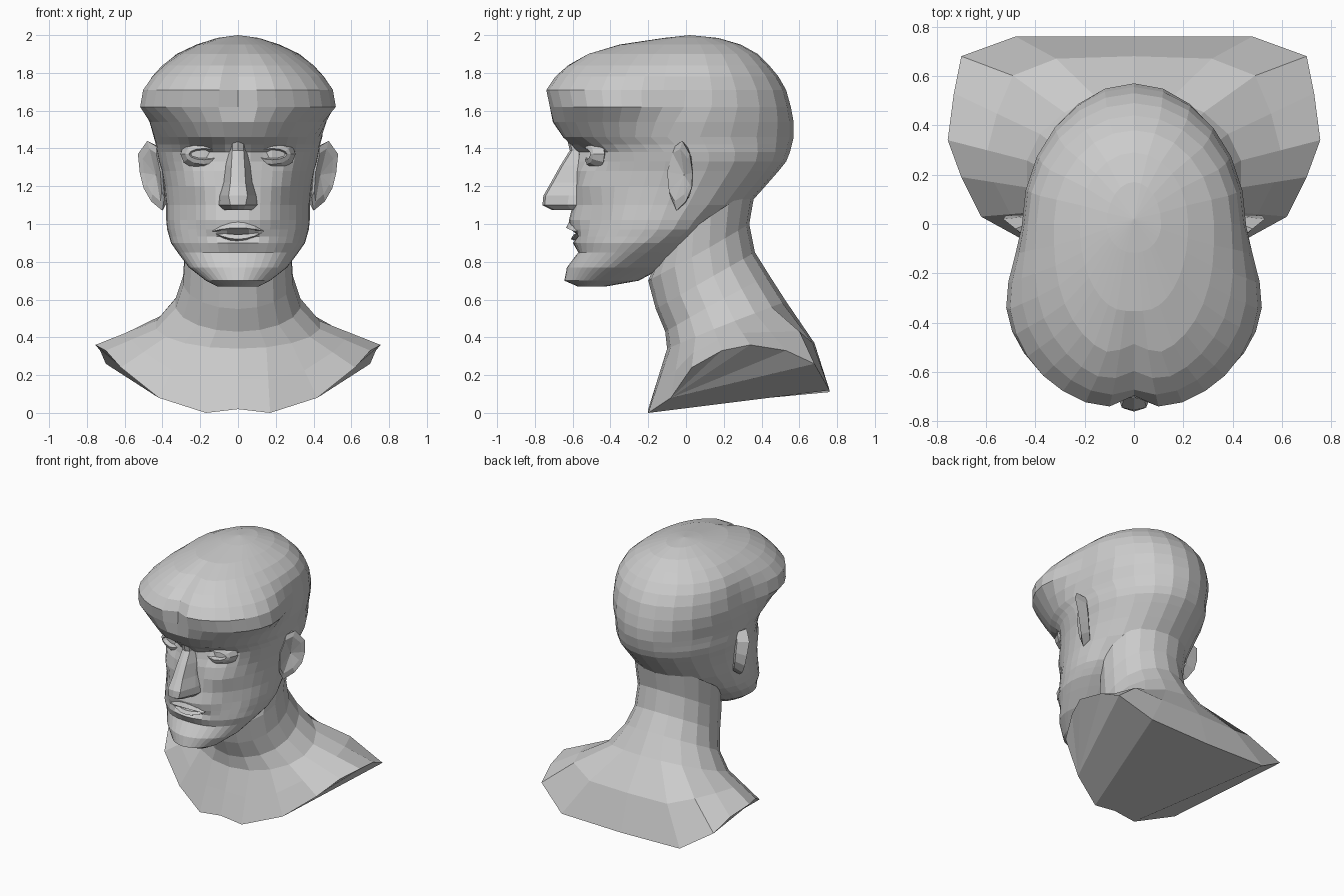
import bpy, bmesh
from math import sin, cos, pi, exp, radians


def make(name, verts, faces):
    me = bpy.data.meshes.new(name)
    me.from_pydata(verts, [], faces)
    bm = bmesh.new()
    bm.from_mesh(me)
    bmesh.ops.recalc_face_normals(bm, faces=bm.faces)
    bm.to_mesh(me)
    bm.free()
    ob = bpy.data.objects.new(name, me)
    bpy.context.collection.objects.link(ob)
    return ob


def loft(name, rings, tip_start=False, tip_end=False, end_faces=None):
    """Skin closed rings; ends are fans from the first vertex or a centre point, or given faces."""
    n, m = len(rings[0]), len(rings)
    verts = [p for r in rings for p in r]
    faces = [(k * n + i, k * n + (i + 1) % n, (k + 1) * n + (i + 1) % n, (k + 1) * n + i)
             for k in range(m - 1) for i in range(n)]
    for base, tip in ((0, tip_start), ((m - 1) * n, tip_end)):
        if tip:
            verts.append(tip)
            faces += [(base + i, base + (i + 1) % n, len(verts) - 1) for i in range(n)]
        elif base and end_faces:
            faces += [tuple(base + i % n for i in f) for f in end_faces]
        else:
            faces += [(base, base + i, base + i + 1) for i in range(1, n - 1)]
    return make(name, verts, faces)


def section(angles, zf, zb, yf, yb, w, yc):
    """Egg-shaped ring: separate front and back depths around y = yc."""
    ring = []
    for a in angles:
        c = cos(a)
        y = yc - (yc - yf) * c if c > 0 else yc - (yb - yc) * c
        ring.append((w * sin(a), y, zf + (zb - zf) * (1 - c) / 2))
    return ring


def mirrored(half):
    """Complete a half ring that starts and ends on x = 0."""
    return half + [(-x, y, z) for x, y, z in half[-2:0:-1]]


def clamp(t):
    return max(0.0, min(1.0, t))


# Head: horizontal slices (z, front y, back y, half width, y of widest point)
slices = [
    (0.67, -0.57, -0.42, 0.11, -0.50), (0.70, -0.63, -0.25, 0.17, -0.47),
    (0.77, -0.62, -0.12, 0.26, -0.38), (0.85, -0.585, 0.0, 0.32, -0.28),
    (0.90, -0.60, 0.07, 0.355, -0.22), (0.935, -0.605, 0.12, 0.365, -0.18),
    (0.97, -0.61, 0.17, 0.375, -0.15), (1.02, -0.62, 0.22, 0.38, -0.13),
    (1.10, -0.60, 0.33, 0.38, -0.10), (1.20, -0.59, 0.42, 0.39, -0.06),
    (1.28, -0.585, 0.49, 0.405, -0.03), (1.33, -0.58, 0.53, 0.42, -0.02),
    (1.38, -0.58, 0.55, 0.43, -0.03), (1.42, -0.61, 0.56, 0.435, -0.06),
    (1.46, -0.65, 0.57, 0.445, -0.10), (1.54, -0.71, 0.57, 0.455, -0.06),
    (1.62, -0.735, 0.555, 0.455, -0.01), (1.71, -0.76, 0.53, 0.445, 0.0),
    (1.78, -0.71, 0.49, 0.43, 0.0), (1.84, -0.65, 0.44, 0.395, 0.0),
    (1.90, -0.55, 0.38, 0.325, 0.0), (1.95, -0.37, 0.29, 0.22, 0.0),
    (1.985, -0.12, 0.17, 0.11, 0.0)]
# Sculpted dents and swellings: x, z, x spread, z spread, y offset
dents = [(0.18, 1.37, 0.09, 0.045, 0.06), (0.22, 1.21, 0.08, 0.05, -0.025),
         (0.27, 1.03, 0.07, 0.07, 0.03), (0.0, 0.935, 0.10, 0.014, 0.05),
         (0.0, 1.70, 0.075, 0.10, 0.065), (0.0, 1.88, 0.07, 0.06, 0.07),
         (0.0, 0.85, 0.13, 0.03, 0.015), (0.0, 0.73, 0.12, 0.05, -0.02),
         (0.16, 1.47, 0.10, 0.03, -0.015)]
head_angles = [radians(9 * i) for i in range(11)] + [radians(90 + 15 * i) for i in range(1, 7)]
head_rings = []
for z, yf, yb, w, yc in slices:
    half = section(head_angles, z, z, yf, yb, w, yc)
    swell = exp(-((z - 1.64) / (0.10 if z < 1.64 else 0.22)) ** 2)
    for i, (x, y, h) in enumerate(half):
        # Overhanging forehead lobes widen the front of the skull
        x *= 1 + swell * (0.32 * clamp((-0.05 - y) / 0.32) + 0.15 * clamp((-0.37 - y) / 0.28))
        if head_angles[i] < pi / 2:
            y += sum(d * exp(-((x - dx) / sx) ** 2 - ((h - dz) / sz) ** 2)
                     for dx, dz, sx, sz, d in dents)
        half[i] = (0 if i in (0, len(half) - 1) else x, max(y, -0.745), h)
    head_rings.append(mirrored(half))
loft("head", head_rings, tip_end=(0, 0.02, 2.0))

# Neck and shoulders: tilted rings down to the cut rim of the bust
neck_angles = [pi * i / 9 for i in range(10)]
neck = [section(neck_angles, *s) for s in (
    (0.82, 1.20, -0.15, 0.37, 0.30, 0.08), (0.70, 1.00, -0.20, 0.335, 0.285, 0.08),
    (0.55, 0.85, -0.16, 0.365, 0.295, 0.10), (0.43, 0.73, -0.11, 0.44, 0.335, 0.15),
    (0.34, 0.59, -0.10, 0.53, 0.44, 0.20))]
rim = [(0, -0.2, 0.02), (0.17, -0.2, 0.0), (0.42, -0.08, 0.08), (0.62, 0.03, 0.24),
       (0.70, 0.19, 0.33), (0.755, 0.34, 0.36), (0.73, 0.53, 0.33), (0.70, 0.68, 0.26),
       (0.48, 0.76, 0.12), (0, 0.76, 0.11)]
middle = [tuple(p + (q - p) * 0.5 for p, q in zip(a, b)) for a, b in zip(neck[-1], rim)]
for i in (7, 8, 9):  # rounded upper back
    x, y, z = middle[i]
    middle[i] = (x, y + 0.035, z + 0.02)
neck += [middle, rim]
# Underside: slanted shoulder cuts, side panels and a flat middle
under = [(0, 1, 8, 9), (0, 9, -8, -1)]
for s in (1, -1):
    under += [(s, 2 * s, 7 * s, 8 * s)] + [(2 * s, i * s, (i + 1) * s) for i in range(3, 7)]
loft("neck_and_shoulders", [mirrored(r) for r in neck], end_faces=under)

# Nose: slices (z, ridge y, ridge half width, base half width, base y)
nose = []
for z, y, a, b, yb in ((1.45, -0.63, 0.03, 0.05, -0.54), (1.39, -0.615, 0.03, 0.055, -0.52),
                       (1.31, -0.665, 0.035, 0.075, -0.52), (1.22, -0.715, 0.04, 0.085, -0.52),
                       (1.15, -0.755, 0.05, 0.105, -0.53), (1.10, -0.76, 0.04, 0.11, -0.54),
                       (1.075, -0.71, 0.03, 0.085, -0.54)):
    nose.append([(-b, yb, z), (-b * 0.85, yb * 0.6 + y * 0.4, z), (-a, y + 0.012, z), (0, y, z),
                 (a, y + 0.012, z), (b * 0.85, yb * 0.6 + y * 0.4, z), (b, yb, z)])
loft("nose", nose)


# Lips: wedge sections swept across the mouth
def lip(name, z_top, z_mid, z_low, y):
    rings = []
    for x in (-0.135, -0.09, -0.04, 0, 0.04, 0.09, 0.135):
        t = 1 - (x / 0.14) ** 2
        yy, zc = y + 2.2 * x * x, 0.96
        rings.append([(x, -0.5, zc + (z_top - zc) * t), (x, yy + 0.015, zc + (z_top - zc) * t),
                      (x, yy, zc + (z_mid - zc) * t), (x, yy + 0.05, zc + (z_low - zc) * t),
                      (x, -0.5, zc + (z_low - zc) * t)])
    loft(name, rings)


lip("upper_lip", 1.01, 0.98, 0.96, -0.635)
lip("lower_lip", 0.945, 0.92, 0.90, -0.61)

# Eyes and ears, one per side
for s, side in ((-1, "left"), (1, "right")):
    # Eyelids: concentric almonds ending in a recessed opening
    lids = []
    for rx, rz, y in ((0.125, 0.085, -0.475), (0.10, 0.055, -0.525),
                      (0.08, 0.03, -0.535), (0.07, 0.022, -0.50)):
        ring = []
        for i in range(12):
            a = 2 * pi * i / 12
            u = rx * cos(a)
            ring.append((s * (0.18 + u), y + 0.35 * max(u, 0) + 0.1 * max(-u, 0),
                         1.37 + rz * sin(a)))
        lids.append(ring)
    loft("eyelids_" + side, lids, tip_start=(s * 0.18, -0.42, 1.37),
         tip_end=(s * 0.18, -0.50, 1.37))

    # Ear: base on the head, outer rim, inner rim, sunken bowl
    rim_pts = [(0.43, -0.06, 1.41), (0.48, -0.02, 1.44), (0.53, 0.02, 1.37), (0.52, 0.035, 1.27),
               (0.50, 0.03, 1.19), (0.46, 0.0, 1.12), (0.40, -0.05, 1.07), (0.39, -0.08, 1.14),
               (0.40, -0.09, 1.28)]
    cx, cz = 0.44, 1.27
    base = [(s * (0.36 + (x - 0.36) * 0.45), y * 0.5 + 0.02, cz + (z - cz) * 0.8)
            for x, y, z in rim_pts]
    outer = [(s * x, y, z) for x, y, z in rim_pts]
    inner = [(s * (cx + (x - cx) * 0.72), y - 0.01, cz + (z - cz) * 0.75) for x, y, z in rim_pts]
    loft("ear_" + side, [base, outer, inner], tip_end=(s * 0.435, -0.01, 1.26))
